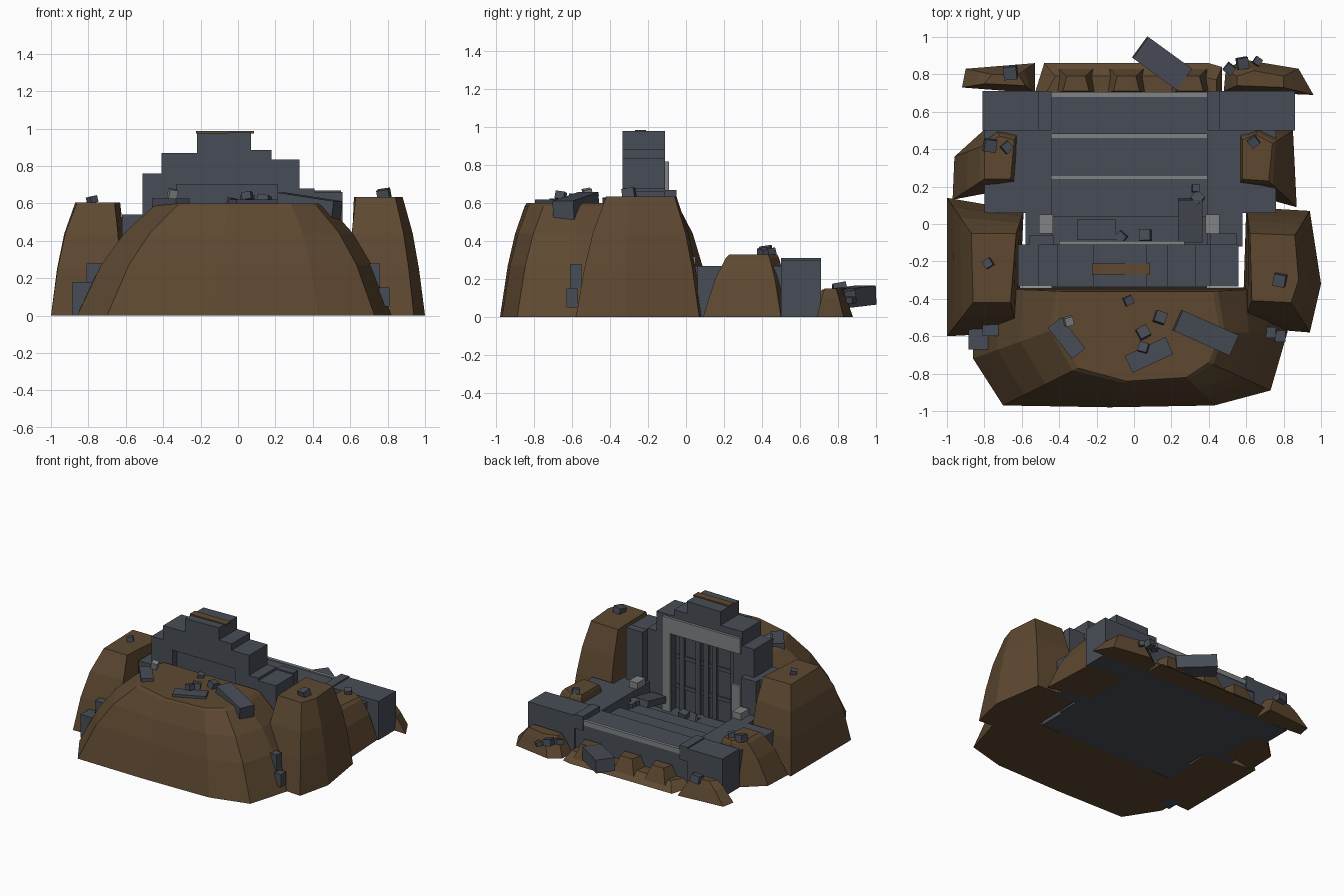
import bpy, bmesh, math
from mathutils import Matrix, Vector, Euler

def material(name, rgb):
    m = bpy.data.materials.new(name)
    m.diffuse_color = (*rgb, 1)
    return m

EARTH = material("earth_brown", (0.112, 0.066, 0.031))
SLATE = material("slate_grey", (0.064, 0.073, 0.092))
TRIM = material("light_trim_grey", (0.215, 0.225, 0.235))

def finish(name, bm, mat):
    bmesh.ops.recalc_face_normals(bm, faces=bm.faces)
    me = bpy.data.meshes.new(name)
    bm.to_mesh(me)
    bm.free()
    me.materials.append(mat)
    ob = bpy.data.objects.new(name, me)
    bpy.context.collection.objects.link(ob)
    return ob

def block(name, x0, x1, y0, y1, z0, z1, mat=SLATE):
    bm = bmesh.new()
    c = Vector(((x0 + x1) / 2, (y0 + y1) / 2, (z0 + z1) / 2))
    s = Matrix.Diagonal((x1 - x0, y1 - y0, z1 - z0, 1))
    bmesh.ops.create_cube(bm, size=1, matrix=Matrix.Translation(c) @ s)
    return finish(name, bm, mat)

def slab(name, loc, size, rot, mat=SLATE):
    bm = bmesh.new()
    r = Euler([math.radians(a) for a in rot]).to_matrix().to_4x4()
    m = Matrix.Translation(loc) @ r @ Matrix.Diagonal((*size, 1))
    bmesh.ops.create_cube(bm, size=1, matrix=m)
    return finish(name, bm, mat)

def mound(name, base, top, levels):
    """Loft from base outline to top outline; levels are (blend, height)."""
    bm = bmesh.new()
    rings = [[bm.verts.new((b[0] + (t[0] - b[0]) * f, b[1] + (t[1] - b[1]) * f, z))
              for b, t in zip(base, top)] for f, z in levels]
    n = len(base)
    for lo, hi in zip(rings, rings[1:]):
        for i in range(n):
            j = (i + 1) % n
            bm.faces.new((lo[i], lo[j], hi[j], hi[i]))
    bm.faces.new(rings[0][::-1])
    bm.faces.new(rings[-1])
    return finish(name, bm, EARTH)

# Large earth mounds around the gate
mound("front_mound",
      [(-.87, -.34), (-.86, -.72), (-.70, -.97), (-.13, -.98), (.43, -.97), (.73, -.89), (.82, -.58), (.82, -.34)],
      [(-.38, -.36), (-.42, -.56), (-.30, -.77), (-.04, -.84), (.28, -.82), (.40, -.74), (.46, -.58), (.42, -.36)],
      [(0, 0), (.29, .27), (.57, .44), (.93, .585), (1, .6)])
mound("right_mound",
      [(.58, -.55), (.94, -.58), (1.0, -.32), (.94, .07), (.60, .09)],
      [(.63, -.41), (.84, -.42), (.88, -.30), (.86, -.06), (.62, -.05)],
      [(0, 0), (.27, .25), (.55, .44), (1, .635)])
mound("left_mound",
      [(-1.0, -.60), (-.62, -.58), (-.59, .07), (-1.0, .14)],
      [(-.86, -.42), (-.66, -.42), (-.63, -.05), (-.87, -.05)],
      [(0, 0), (.25, .25), (.55, .44), (1, .605)])

# Smaller mounds beside the terrace
mound("right_side_mound",
      [(.54, .18), (.87, .09), (.85, .50), (.70, .55), (.54, .53)],
      [(.58, .24), (.72, .23), (.74, .43), (.65, .48), (.58, .45)],
      [(0, 0), (.45, .2), (.85, .31), (1, .33)])
mound("left_side_mound",
      [(-.97, .13), (-.60, .20), (-.60, .53), (-.75, .55), (-.96, .36)],
      [(-.80, .24), (-.66, .24), (-.64, .45), (-.72, .47), (-.80, .42)],
      [(0, 0), (.45, .2), (.85, .31), (1, .33)])

# Low earth rim along the rear edge
RIM = [(0, 0), (.6, .1), (1, .15)]
mound("rim_left", [(-.92, .73), (-.53, .70), (-.53, .86), (-.90, .83)],
      [(-.80, .75), (-.58, .74), (-.62, .80), (-.76, .80)], RIM)
mound("rim_right", [(.48, .71), (.96, .69), (.88, .83), (.58, .88), (.49, .82)],
      [(.55, .74), (.80, .73), (.80, .79), (.64, .82), (.55, .79)], RIM)
mound("rim_middle", [(-.53, .70), (.47, .70), (.47, .84), (.40, .86), (-.48, .86)],
      [(-.47, .70), (.44, .70), (.44, .77), (.36, .79), (-.42, .79)], [(0, 0), (1, .06)])
for i, x in enumerate((-.31, -.04, .30)):
    mound(f"rim_boulder_{i}", [(x - .11, .70), (x + .11, .70), (x + .09, .83), (x - .09, .83)],
          [(x - .07, .71), (x + .07, .71), (x + .05, .79), (x - .05, .79)], [(0, .03), (1, .14)])

# Terrace sides, raised end slabs and descending steps
block("terrace_left", -.80, -.44, .06, .70, 0, .27)
block("terrace_right", .39, .76, .06, .70, 0, .27)
block("terrace_left_inner", -.58, -.44, -.12, .06, 0, .27)
block("terrace_right_inner", .39, .58, -.12, .06, 0, .27)
block("end_slab_left", -.81, -.51, .50, .71, 0, .30)
block("end_slab_right", .46, .86, .50, .71, 0, .30)
block("cheek_left", -.51, -.44, .50, .71, .2, .31)
block("cheek_right", .39, .46, .50, .71, .2, .31)
for i, y in enumerate((.70, .48, .26)):
    z = .27 - .06 * i
    block(f"step_{i}", -.44, .39, y - .22, y, 0, z)
    block(f"step_trim_{i}", -.44, .39, y - .02, y + .005, z - .03, z + .008, TRIM)
block("court_floor", -.44, .39, -.34, .04, 0, .09)

# Stepped gate wall with an opening, as an extruded outline
outline = [(-.62, 0), (-.62, .54), (-.51, .54), (-.51, .76), (-.41, .76), (-.41, .87), (-.22, .87),
           (-.22, .975), (.07, .98), (.07, .885), (.18, .885), (.18, .835), (.33, .835), (.33, .68),
           (.41, .68), (.41, .66), (.56, .66), (.56, 0), (.21, 0), (.21, .70), (-.33, .70), (-.33, 0)]
bm = bmesh.new()
face = bm.faces.new([bm.verts.new((x, -.335, z)) for x, z in outline])
ext = bmesh.ops.extrude_face_region(bm, geom=[face])
bmesh.ops.translate(bm, vec=(0, .225, 0), verts=[v for v in ext["geom"] if isinstance(v, bmesh.types.BMVert)])
finish("gate_wall", bm, SLATE)
slab("wall_top_earth", (-.07, -.24, .98), (.31, .06, .012), (0, 0, 0), EARTH)

# Pilasters at both sides of the gate
block("pilaster_right", .41, .55, -.11, -.05, .2, .67)
block("pilaster_left", -.56, -.43, -.11, -.06, .2, .54)

# Light door frame
block("frame_lintel", -.40, .27, -.11, -.09, .70, .82, TRIM)
block("frame_jamb_right", .20, .27, -.11, -.09, .09, .70, TRIM)
block("frame_jamb_left", -.40, -.33, -.11, -.09, .09, .45, TRIM)

# Recessed double door with ribs and crossbars
block("door_panel", -.33, .21, -.28, -.18, .05, .70)
for i, x in enumerate((-.29, -.13, -.06, .01, .15)):
    block(f"door_rib_{i}", x - .02, x + .02, -.18, -.16, .09, .70)
for i, z in enumerate((.25, .48)):
    block(f"door_bar_{i}", -.33, .21, -.18, -.17, z, z + .03)

# Light bollards at the court corners
for i, x in enumerate((-.47, .42)):
    block(f"bollard_{i}", x - .037, x + .037, -.05, .05, .27, .32, TRIM)

# Half-buried blocks at the front corners
block("buried_block_left_low", -.885, -.78, -.67, -.55, 0, .18)
block("buried_block_left_high", -.81, -.71, -.60, -.52, 0, .28)
block("buried_block_right_high", .68, .76, -.61, -.55, .1, .28)
block("buried_block_right_low", .755, .81, -.63, -.57, .05, .15)

# Fallen slabs: location, size, rotation in degrees
fallen = [((-.36, -.61, .60), (.09, .21, .05), (0, 0, 38)),
          ((.08, -.70, .605), (.24, .10, .03), (0, 0, 25)),
          ((.38, -.58, .585), (.33, .12, .10), (0, 8, -24)),
          ((.15, .86, .105), (.29, .14, .10), (0, 4, -36)),
          ((.30, .02, .20), (.13, .23, .05), (12, 0, 0)),
          ((-.20, -.03, .11), (.21, .11, .06), (0, 0, 0))]
for i, (loc, size, rot) in enumerate(fallen):
    slab(f"fallen_slab_{i}", loc, size, rot)

# Loose rubble: x, y, z, size
rubble = [(-.03, -.41, .61, .045), (.14, -.50, .62, .06), (.05, -.58, .62, .06), (.05, -.66, .64, .05),
          (-.78, -.21, .62, .045), (.78, -.30, .65, .065), (.64, .44, .34, .05), (-.77, .42, .345, .065),
          (-.68, .41, .34, .05), (.33, .19, .22, .04), (.34, .14, .22, .055), (.06, -.06, .12, .06),
          (-.07, -.07, .12, .05), (-.66, .81, .15, .07), (.51, .83, .13, .05), (.58, .86, .12, .06),
          (.66, .87, .09, .04)]
for i, (x, y, z, s) in enumerate(rubble):
    slab(f"rubble_{i}", (x, y, z), (s, s, s * .8), (8, 10, 25 + 47 * i))
slab("light_rubble", (-.35, -.52, .65), (.045, .045, .05), (10, 10, 15), TRIM)
